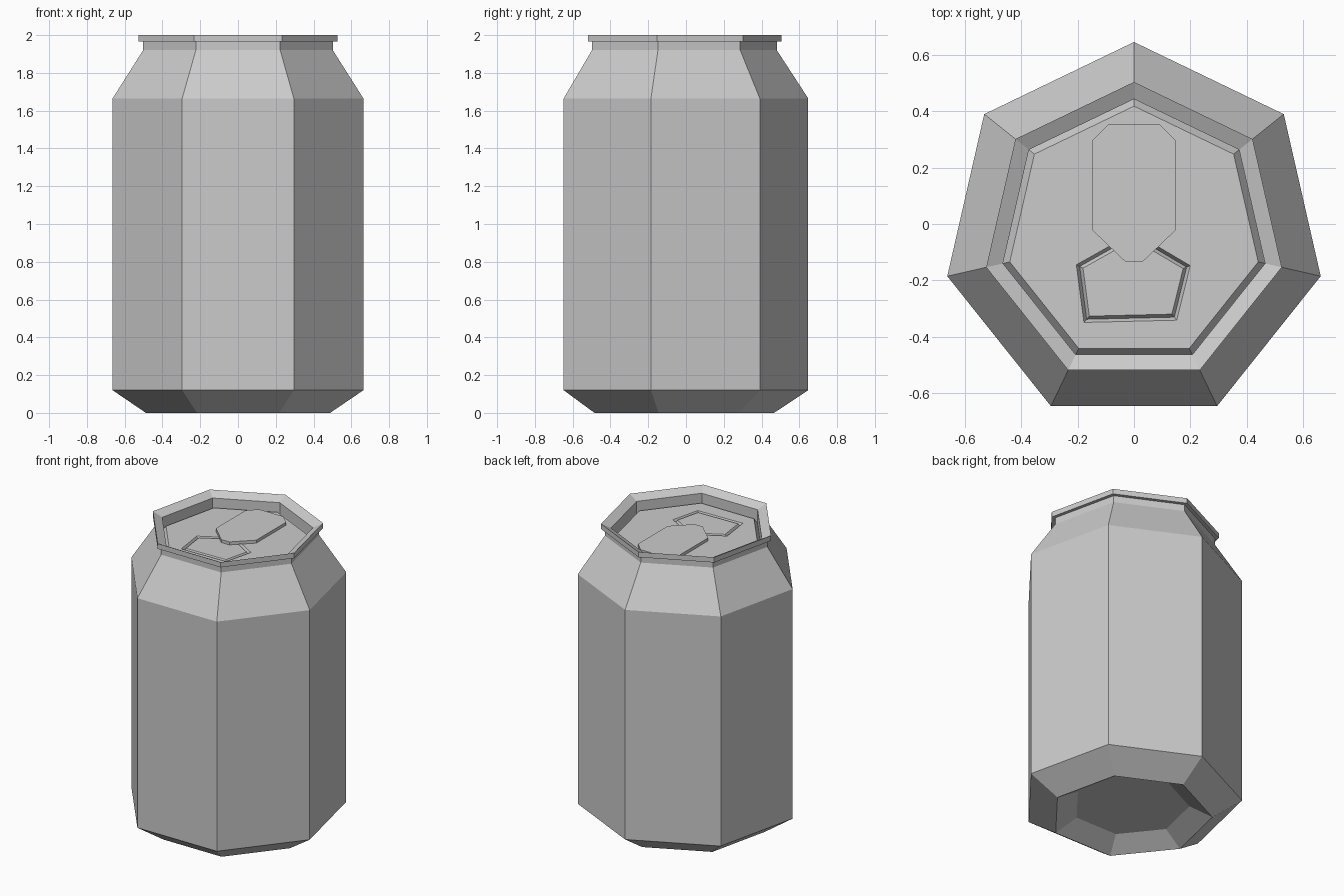
import bpy, bmesh, math

if "Cube" in bpy.data.objects:
    bpy.data.objects.remove(bpy.data.objects["Cube"], do_unlink=True)

SIDES = 7
CENTRE_Y = -0.034
LID_Z = 1.915
LID_R = 0.453

metal = bpy.data.materials.new("brushed grey metal")
metal.use_nodes = True
grey = (0.6, 0.6, 0.6, 1)
metal.diffuse_color = grey
metal.node_tree.nodes["Principled BSDF"].inputs["Base Color"].default_value = grey


def finish(name, bm):
    mesh = bpy.data.meshes.new(name)
    bm.to_mesh(mesh)
    bm.free()
    mesh.materials.append(metal)
    obj = bpy.data.objects.new(name, mesh)
    bpy.context.collection.objects.link(obj)
    return obj


def heptagon(r):
    """Counter-clockwise points with one corner at the back."""
    angles = [math.pi / 2 + i * math.tau / SIDES for i in range(SIDES)]
    return [(r * math.cos(a), CENTRE_Y + r * math.sin(a)) for a in angles]


def ring(bm, points, z):
    return [bm.verts.new((x, y, z)) for x, y in points]


def bridge(bm, lower, upper):
    for i in range(len(lower)):
        j = (i + 1) % len(lower)
        bm.faces.new((lower[i], lower[j], upper[j], upper[i]))


def shrink(points, amount):
    """Move every edge of a counter-clockwise outline inward."""
    result = []
    n = len(points)
    for i, (x, y) in enumerate(points):
        (px, py), (qx, qy) = points[i - 1], points[(i + 1) % n]
        a = math.atan2(y - py, x - px)
        b = math.atan2(qy - y, qx - x)
        mid = (a + ((b - a) % math.tau) / 2) + math.pi / 2
        d = amount / math.cos(((b - a) % math.tau) / 2)
        result.append((x + d * math.cos(mid), y + d * math.sin(mid)))
    return result


# Can shell: recessed base, body, shoulder, neck, rim and countersunk groove
profile = [(0.36, 0.075), (0.50, 0), (0.681, 0.12), (0.681, 1.665),
           (0.515, 1.92), (0.515, 1.965), (0.539, 1.965), (0.539, 2.0),
           (0.478, 1.97), (0.478, 1.88), (LID_R, LID_Z)]
bm = bmesh.new()
rings = [ring(bm, heptagon(r), z) for r, z in profile]
for lower, upper in zip(rings, rings[1:]):
    bridge(bm, lower, upper)
bm.faces.new(rings[0][::-1])
finish("can_shell", bm)

# Lid with a scored groove around the mouth panel
mouth = [(-0.205, -0.145), (-0.178, -0.35), (0.152, -0.342), (0.2, -0.148), (0, -0.03)]
bm = bmesh.new()
edge = ring(bm, heptagon(LID_R), LID_Z)
outer = ring(bm, mouth, LID_Z)
loops = [bm.edges.new((l[i - 1], l[i])) for l in (edge, outer) for i in range(len(l))]
bmesh.ops.triangle_fill(bm, edges=loops, use_beauty=True, use_dissolve=False, normal=(0, 0, 1))
groove = ring(bm, shrink(mouth, 0.011), LID_Z - 0.02)
inner = ring(bm, shrink(mouth, 0.022), LID_Z)
bridge(bm, outer, groove)
bridge(bm, groove, inner)
bm.faces.new(inner)
finish("lid", bm)

# Pull tab: a thin plate with clipped corners, narrowed over the mouth
half = [(0.03, -0.135), (0.15, -0.02), (0.15, 0.295), (0.09, 0.355)]
outline = half + [(-x, y) for x, y in reversed(half)]
bm = bmesh.new()
bottom = ring(bm, outline, LID_Z)
top = ring(bm, outline, LID_Z + 0.02)
bridge(bm, bottom, top)
bm.faces.new(top)
bm.faces.new(bottom[::-1])
finish("pull_tab", bm)
